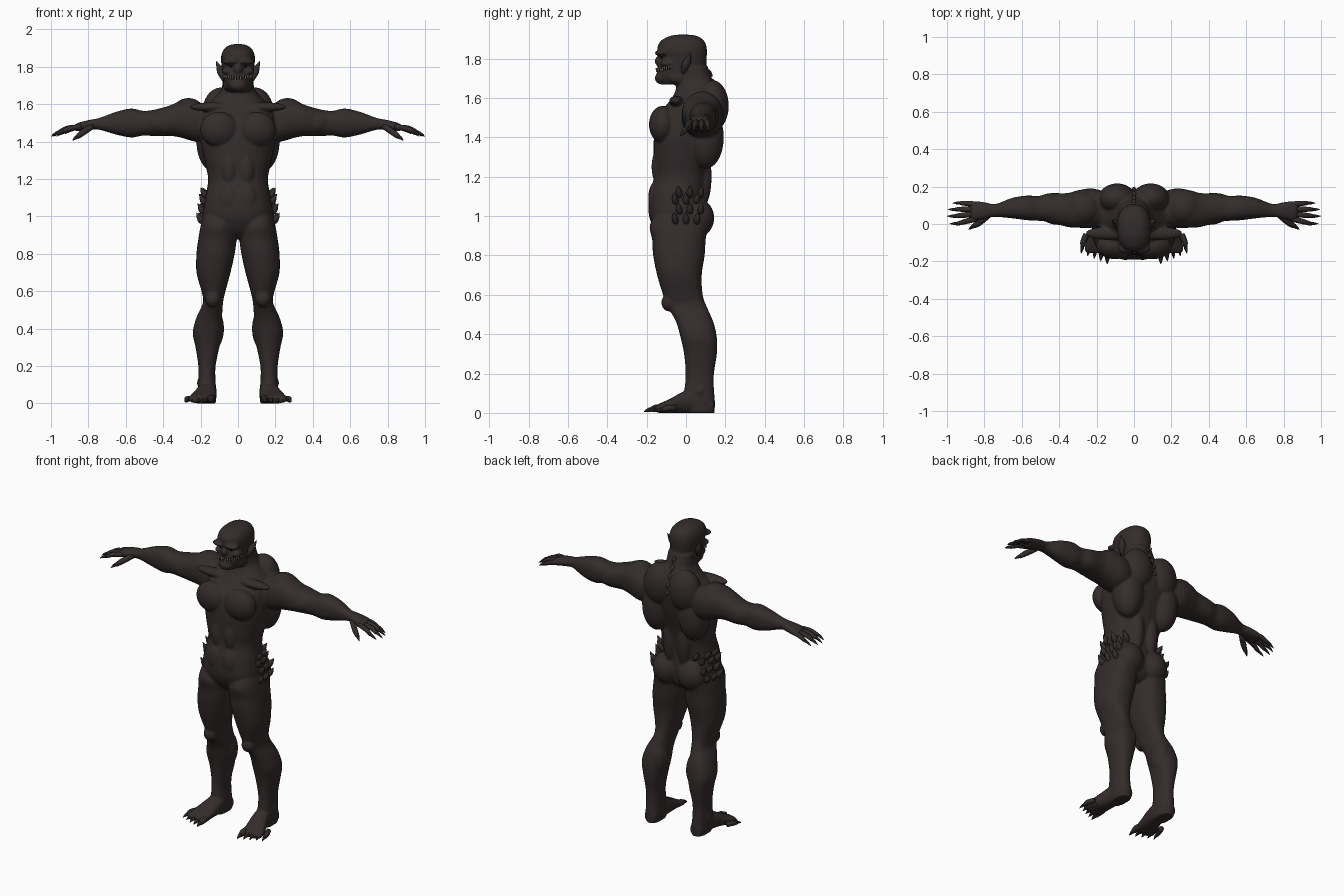
import bpy, bmesh
from math import sin, cos, pi, radians
from mathutils import Vector, Matrix
from mathutils.bvhtree import BVHTree

cube = bpy.data.objects.get("Cube")
if cube:
    bpy.data.objects.remove(cube)


def material(name, color):
    m = bpy.data.materials.new(name)
    m.use_nodes = True
    rgba = (*color, 1)
    m.diffuse_color = rgba
    m.node_tree.nodes["Principled BSDF"].inputs["Base Color"].default_value = rgba
    return m


SKIN = material("dark skin", (.033, .025, .024))
CLAW = material("dark claw", (.022, .017, .016))
MOUTH = material("black mouth", (.008, .006, .006))
BONE = material("pale teeth", (.38, .36, .32))


def make_object(name, bm, mat):
    bmesh.ops.recalc_face_normals(bm, faces=bm.faces)
    mesh = bpy.data.meshes.new(name)
    bm.to_mesh(mesh)
    bm.free()
    mesh.materials.append(mat)
    mesh.shade_smooth()
    ob = bpy.data.objects.new(name, mesh)
    bpy.context.collection.objects.link(ob)
    return ob


def skin_rings(bm, rings):
    """Bridge rings of points into one closed tube."""
    loops = [[bm.verts.new(p) for p in ring] for ring in rings]
    n = len(loops[0])
    for a, b in zip(loops, loops[1:]):
        for i in range(n):
            j = (i + 1) % n
            bm.faces.new((a[i], a[j], b[j], b[i]))
    bm.faces.new(loops[0])
    bm.faces.new(loops[-1])


def refine(rows, steps=4):
    """Smooth spline through rows of numbers."""
    out = []
    for i in range(len(rows) - 1):
        p, a, b, q = rows[max(i - 1, 0)], rows[i], rows[i + 1], rows[min(i + 2, len(rows) - 1)]
        for s in range(steps):
            t = s / steps
            out.append([(2 * k + (m - h) * t + (2 * h - 5 * k + 4 * m - n) * t * t
                         + (3 * k - h - 3 * m + n) * t ** 3) / 2
                        for h, k, m, n in zip(p, a, b, q)])
    return out + [list(rows[-1])]


PLACE = {"z": lambda u, v, w: (u, v, w),
         "x": lambda u, v, w: (w, u, v),
         "y": lambda u, v, w: (u, w, v)}


def loft(bm, axis, rows, sides=(1, -1), n=28, power=2.3):
    """Rows hold position along the axis, then the two extents across it."""
    for side in sides:
        rings = []
        for w, u0, u1, v0, v1 in refine(rows):
            ring = []
            for i in range(n):
                c, s = cos(2 * pi * i / n), sin(2 * pi * i / n)
                cu = abs(c) ** (2 / power) * (1 if c > 0 else -1)
                cv = abs(s) ** (2 / power) * (1 if s > 0 else -1)
                x, y, z = PLACE[axis]((u0 + u1 + cu * (u1 - u0)) / 2,
                                      (v0 + v1 + cv * (v1 - v0)) / 2, w)
                ring.append((x * side, y, z))
            rings.append(ring)
        skin_rings(bm, rings)


def blob(bm, center, radii):
    x, y, z = center
    for side in ((1, -1) if x else (1,)):
        mat = Matrix.Translation((x * side, y, z)) @ Matrix.Diagonal((*radii, 1))
        bmesh.ops.create_icosphere(bm, subdivisions=4, radius=1, matrix=mat)


def tube(bm, points, radii, sides=(1, -1), n=10):
    """Tapered tube along a smooth path."""
    rows = refine([(*p, r) for p, r in zip(points, radii)], 3)
    pts = [Vector(r[:3]) for r in rows]
    for side in sides:
        rings = []
        for i, p in enumerate(pts):
            d = pts[min(i + 1, len(pts) - 1)] - pts[max(i - 1, 0)]
            q = d.to_track_quat("Z", "Y")
            r = max(rows[i][3], .001)
            ring = [p + q @ Vector((r * cos(2 * pi * k / n), r * sin(2 * pi * k / n), 0))
                    for k in range(n)]
            rings.append([(v.x * side, v.y, v.z) for v in ring])
        skin_rings(bm, rings)


# Body mass: torso, head, arms, legs and feet
body_bm = bmesh.new()
torso = [(.88, .05, -.1, .05), (.92, .12, -.15, .09), (1, .185, -.188, .105),
         (1.1, .175, -.187, .1), (1.2, .16, -.163, .11), (1.3, .18, -.165, .135),
         (1.4, .2, -.163, .165), (1.5, .2, -.145, .185), (1.57, .19, -.095, .185),
         (1.62, .14, -.06, .17), (1.68, .09, -.045, .14), (1.76, .08, -.04, .11)]
loft(body_bm, "z", [(z, -w, w, f, b) for z, w, f, b in torso], (1,))
head = [(1.668, .045, -.13, .05), (1.7, .068, -.148, .08), (1.75, .08, -.146, .1),
        (1.8, .087, -.13, .105), (1.85, .091, -.146, .106), (1.89, .078, -.128, .092),
        (1.915, .048, -.08, .055), (1.922, .01, -.03, 0)]
loft(body_bm, "z", [(z, -w, w, f, b) for z, w, f, b in head], (1,))
loft(body_bm, "x", [
    (.12, 0, .16, 1.42, 1.58), (.22, -.02, .19, 1.4, 1.61), (.3, -.02, .18, 1.42, 1.62),
    (.36, -.015, .165, 1.43, 1.595), (.45, .01, .165, 1.43, 1.57), (.51, .017, .15, 1.432, 1.565),
    (.57, .02, .152, 1.422, 1.577), (.65, .03, .14, 1.437, 1.56), (.74, .038, .107, 1.463, 1.527),
    (.79, .03, .115, 1.463, 1.517), (.85, .018, .122, 1.455, 1.502), (.875, .03, .11, 1.46, 1.49)])
loft(body_bm, "z", [
    (1.02, .03, .185, -.15, .09), (.95, .015, .2, -.185, .11), (.88, .008, .212, -.172, .1),
    (.8, .018, .222, -.167, .095), (.7, .04, .222, -.147, .08), (.6, .067, .195, -.117, .085),
    (.54, .08, .187, -.092, .105), (.46, .085, .222, -.05, .14), (.38, .085, .242, -.027, .157),
    (.3, .1, .227, -.01, .157), (.2, .12, .212, -.002, .142), (.12, .12, .212, -.008, .142),
    (.06, .115, .212, -.02, .147), (0, .118, .206, 0, .146)])
loft(body_bm, "y", [
    (.14, .125, .2, 0, .07), (.05, .115, .21, 0, .12), (-.02, .115, .225, 0, .105),
    (-.08, .12, .25, 0, .072), (-.13, .127, .265, 0, .05), (-.155, .14, .255, .002, .036)])

# Muscles and facial forms
for center, radii in [
        ((.1, -.118, 1.465), (.102, .07, .095)),     # chest
        ((.14, -.05, 1.585), (.12, .035, .025)),     # collarbone
        ((.09, .135, 1.56), (.1, .082, .13)),        # upper back
        ((.13, .1, 1.4), (.092, .092, .16)),         # side back
        ((.05, .08, 1.2), (.045, .05, .16)),         # lower back
        ((.045, -.13, 1.25), (.045, .045, .1)),      # upper belly
        ((.045, -.15, 1.09), (.06, .042, .09)),      # lower belly
        ((.088, .055, .99), (.092, .088, .1)),       # buttock
        ((.265, .085, 1.55), (.09, .09, .083)),      # shoulder
        ((.4, .05, 1.5), (.1, .055, .06)),           # upper arm
        ((.135, -.085, .56), (.042, .04, .045)),     # knee
        ((.13, .08, .4), (.055, .07, .11)),          # calf
        ((.19, .07, .11), (.03, .03, .03)),          # ankle
        ((.04, -.125, 1.828), (.048, .033, .017)),   # brow
        ((0, -.137, 1.787), (.024, .022, .026)),     # nose
        ((.06, -.095, 1.775), (.027, .037, .018)),   # cheekbone
        ((0, -.128, 1.7), (.045, .03, .03)),         # chin
        ((.055, -.04, 1.705), (.025, .05, .035))]:   # jaw
    blob(body_bm, center, radii)

body = make_object("body", body_bm, SKIN)
fuse = body.modifiers.new("fuse", "REMESH")
fuse.mode = "VOXEL"
fuse.voxel_size = .0065
soften = body.modifiers.new("soften", "SMOOTH")
soften.factor, soften.iterations = .5, 5
deps = bpy.context.evaluated_depsgraph_get()
fused = bpy.data.meshes.new_from_object(body.evaluated_get(deps))
body.modifiers.clear()
body.data = fused
fused.shade_smooth()
tree = BVHTree.FromPolygons([v.co for v in fused.vertices], [p.vertices for p in fused.polygons])


def on_skin(center, outward):
    """Point on the skin reached by looking inward from outside."""
    d = Vector(outward).normalized()
    hit = tree.ray_cast(Vector(center) + d * .6, -d)[0]
    return hit or Vector(center) + d * .1


# Fingers, toes and their claws
fingers, toes, claws = bmesh.new(), bmesh.new(), bmesh.new()


def digit(bm, points, radius, claw_tip):
    tube(bm, points, (radius, radius * 1.05, radius * .75))
    end = Vector(points[-1])
    tip = Vector(claw_tip)
    tube(claws, (end.lerp(tip, -.3), end.lerp(tip, .4) + Vector((0, 0, .003)), tip),
         (radius * .7, radius * .55, .001))


for base, tip, reach in [(.105, .112, .97), (.08, .078, .995), (.053, .042, 1), (.028, .002, .985)]:
    mid = (base + tip) / 2
    digit(fingers, ((.84, base, 1.478), (reach - .09, mid, 1.472), (reach - .042, tip, 1.45)),
          .014, (reach, tip, 1.428))
digit(fingers, ((.78, .045, 1.482), (.83, .005, 1.448), (.86, -.012, 1.424)), .016,
      (.885, -.03, 1.405))
for i in range(5):
    x, y = .143 + .028 * i, -.11 + .014 * i
    digit(toes, ((x, y, .025), (x + .004 * i, y - .04, .024), (x + .005 * i, y - .066, .016)),
          .019 - .001 * i, (x + .007 * i, y - .104, .006))
make_object("fingers", fingers, SKIN)
make_object("toes", toes, SKIN)
make_object("claws", claws, CLAW)

# Pointed ears
ears = bmesh.new()
tube(ears, ((.076, -.015, 1.725), (.088, -.003, 1.765), (.1, .01, 1.793), (.118, .022, 1.83)),
     (.008, .021, .016, .001))
make_object("ears", ears, SKIN)

# Scaly spikes on the hips
spikes = bmesh.new()
for row, z in enumerate((.985, 1.035, 1.085, 1.12)):
    for k in range(3):
        y = -.05 + .05 * k + (.02 if row % 2 else 0)
        p = on_skin((0, y, z), (1, 0, 0))
        lean = (k - 1) * .012
        tube(spikes, (p - Vector((.012, 0, .025)), p + Vector((.01, lean / 2, 0)),
                      p + Vector((.03, lean, .035))), (.012, .017, .001))
make_object("hip_spikes", spikes, SKIN)

# Small bumps down the nape
ridge = bmesh.new()
for k in range(5):
    p = on_skin((0, 0, 1.5 + .05 * k), (0, 1, .2))
    tube(ridge, (p + Vector((0, -.015, .01)), p, p + Vector((0, .012, -.018))),
         (.014, .011, .001), (1,))
make_object("nape_ridge", ridge, SKIN)

# Mouth line and interlocking teeth
mouth, teeth = bmesh.new(), bmesh.new()
line = []
for k in range(-9, 10):
    a = radians(8 * k)
    out = Vector((sin(a), -cos(a), 0))
    p = on_skin((0, -.05, 1.742 + .018 * (k / 9) ** 2), out)
    line.append(p - out * .004)
    up = 1 if k % 2 else -1
    root = p + out * .004 - Vector((0, 0, .01 * up))
    tube(teeth, (root, root + Vector((0, 0, .009 * up)), root + Vector((0, 0, .02 * up))),
         (.0045, .0035, .001), (1,), 6)
tube(mouth, line, [.009] * len(line), (1,))
make_object("mouth", mouth, MOUTH)
make_object("teeth", teeth, BONE)

# Deep-set eyes
eyes = bmesh.new()
blob(eyes, on_skin((.036, 0, 1.803), (0, -1, 0)) + Vector((0, .004, 0)), (.012, .008, .007))
make_object("eyes", eyes, MOUTH)
